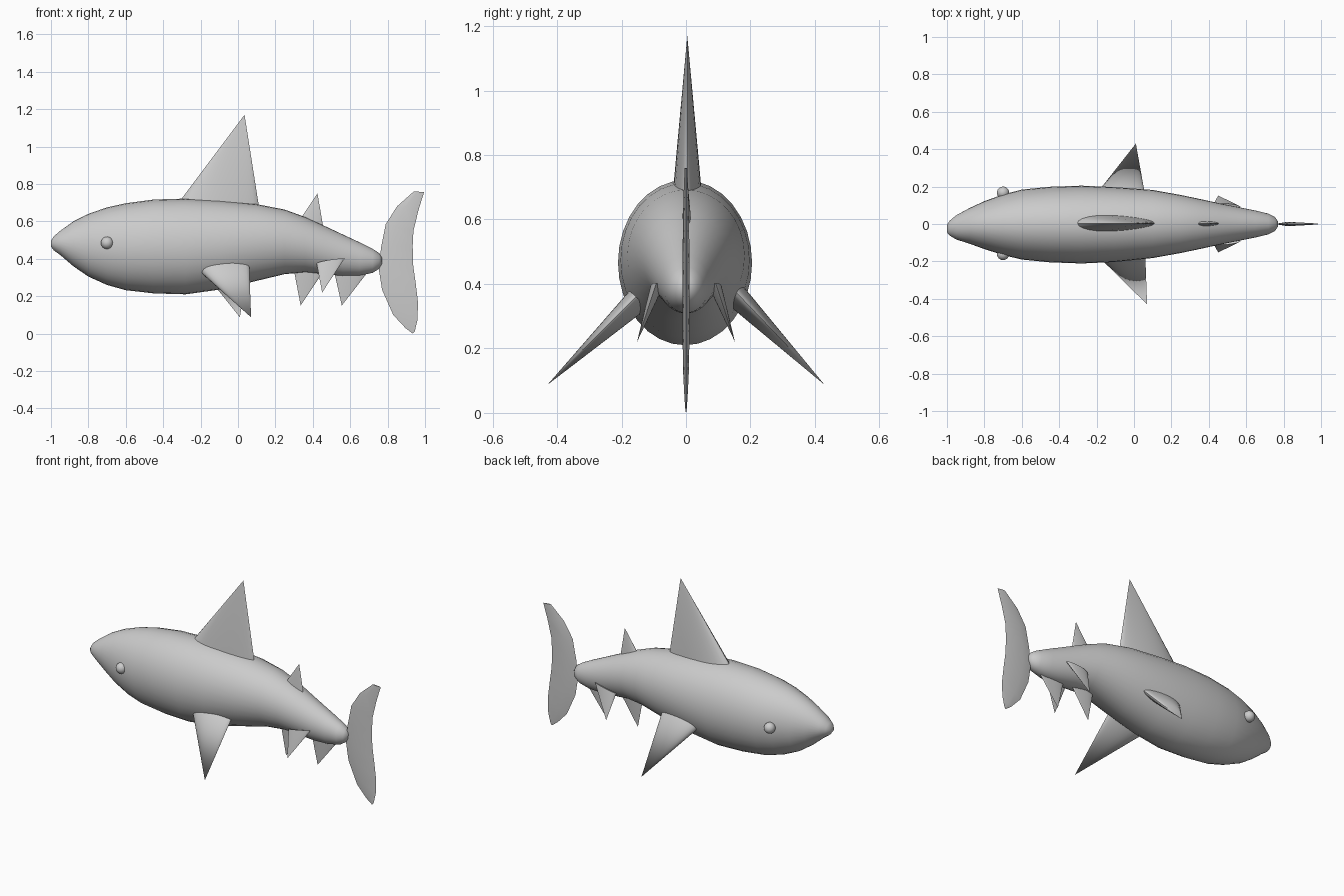
import bpy, bmesh, math
from mathutils import Vector

if "Cube" in bpy.data.objects:
    bpy.data.objects.remove(bpy.data.objects["Cube"])


def finish(name, bm, angle=40):
    bmesh.ops.recalc_face_normals(bm, faces=bm.faces)
    mesh = bpy.data.meshes.new(name)
    bm.to_mesh(mesh)
    bm.free()
    ob = bpy.data.objects.new(name, mesh)
    bpy.context.collection.objects.link(ob)
    bpy.ops.object.select_all(action='DESELECT')
    ob.select_set(True)
    bpy.context.view_layer.objects.active = ob
    bpy.ops.object.shade_smooth_by_angle(angle=math.radians(angle))
    return ob


def fin(name, lead, trail, tip, half):
    """Tapered fin: teardrop root between lead and trail, closing to a tip."""
    lead, trail, tip = Vector(lead), Vector(trail), Vector(tip)
    chord = trail - lead
    side = chord.cross(tip - lead).normalized()
    bm = bmesh.new()
    ring = []
    n = 24
    for i in range(n):
        a = 2 * math.pi * i / n
        t = (1 - math.cos(a)) / 2
        w = half * 1.25 * math.sin(a) * (1 - 0.45 * t)
        ring.append(bm.verts.new(lead + chord * t + side * w))
    apex = bm.verts.new(tip)
    bm.faces.new(ring)
    for i in range(n):
        bm.faces.new((ring[i], ring[(i + 1) % n], apex))
    return finish(name, bm)


# Body: elliptical sections (x, top z, bottom z, half width, centre y)
SECTIONS = [
    (-1.0, .495, .465, .02, -.025), (-.985, .52, .445, .04, -.022),
    (-.95, .55, .42, .065, -.018),
    (-.88, .60, .36, .095, -.01), (-.80, .64, .305, .128, -.006),
    (-.70, .675, .26, .162, -.004), (-.60, .697, .232, .187, -.003),
    (-.45, .717, .215, .202, -.003), (-.28, .722, .21, .208, -.003),
    (-.10, .712, .235, .2, -.003), (.10, .692, .282, .182, 0),
    (.25, .663, .318, .155, 0), (.36, .623, .328, .132, 0),
    (.46, .577, .318, .11, 0), (.56, .53, .308, .09, 0),
    (.65, .488, .31, .072, 0), (.72, .453, .325, .055, 0),
    (.755, .43, .347, .036, 0), (.77, .405, .375, .014, 0)]
bm = bmesh.new()
N = 32
rings = []
for x, top, bot, w, cy in SECTIONS:
    rings.append([bm.verts.new((x, cy + w * math.cos(2 * math.pi * i / N),
                  (top + bot) / 2 + (top - bot) / 2 * math.sin(2 * math.pi * i / N)))
                  for i in range(N)])
for a, b in zip(rings, rings[1:]):
    for i in range(N):
        j = (i + 1) % N
        bm.faces.new((a[i], a[j], b[j], b[i]))
bm.faces.new(rings[0])
bm.faces.new(rings[-1])
finish("body", bm, 60)

# Fins on the centre line
fin("dorsal_fin", (-.325, .004, .69), (.115, .004, .66), (.035, .004, 1.17), .045)
fin("rear_dorsal_fin", (.325, .002, .60), (.457, .002, .56), (.425, .002, .75), .015)
fin("front_anal_fin", (.295, 0, .36), (.475, 0, .36), (.335, 0, .15), .014)
fin("rear_anal_fin", (.51, 0, .35), (.71, 0, .35), (.555, 0, .15), .014)

# Paired fins, the two pectoral tips differ slightly
fin("pectoral_fin_left", (-.215, -.145, .345), (.06, -.155, .36), (.07, -.43, .087), .038)
fin("pectoral_fin_right", (-.215, .14, .37), (.06, .15, .38), (.01, .43, .087), .038)
for s, label in ((-1, "left"), (1, "right")):
    fin("pelvic_fin_" + label, (.42, s * .095, .375), (.57, s * .092, .403),
        (.45, s * .152, .22), .018)

# Tail fin: thin crescent, pairs of front and rear edge points
TAIL = [(.94, .76, .995, .757), (.85, .68, .965, .66), (.79, .585, .938, .55),
        (.765, .46, .934, .47), (.752, .35, .936, .37), (.77, .235, .95, .27),
        (.83, .10, .962, .17), (.895, .03, .96, .075), (.935, 0, .945, .012)]
bm = bmesh.new()
rows = []
for fx, fz, rx, rz in TAIL:
    mx, mz = fx * .65 + rx * .35, fz * .65 + rz * .35
    t = .001 + .01 * min(1, (rx - fx) / .17)
    rows.append([bm.verts.new(p) for p in
                 ((fx, 0, fz), (mx, -t, mz), (rx, 0, rz), (mx, t, mz))])
for a, b in zip(rows, rows[1:]):
    for i in range(4):
        j = (i + 1) % 4
        bm.faces.new((a[i], a[j], b[j], b[i]))
bm.faces.new(rows[0])
bm.faces.new(rows[-1])
finish("tail_fin", bm)

# Eyes
for y, label in ((-.16, "left"), (.167, "right")):
    bm = bmesh.new()
    bmesh.ops.create_uvsphere(bm, u_segments=24, v_segments=16, radius=.033)
    bmesh.ops.translate(bm, verts=bm.verts, vec=(-.70, y, .485))
    finish("eye_" + label, bm)
